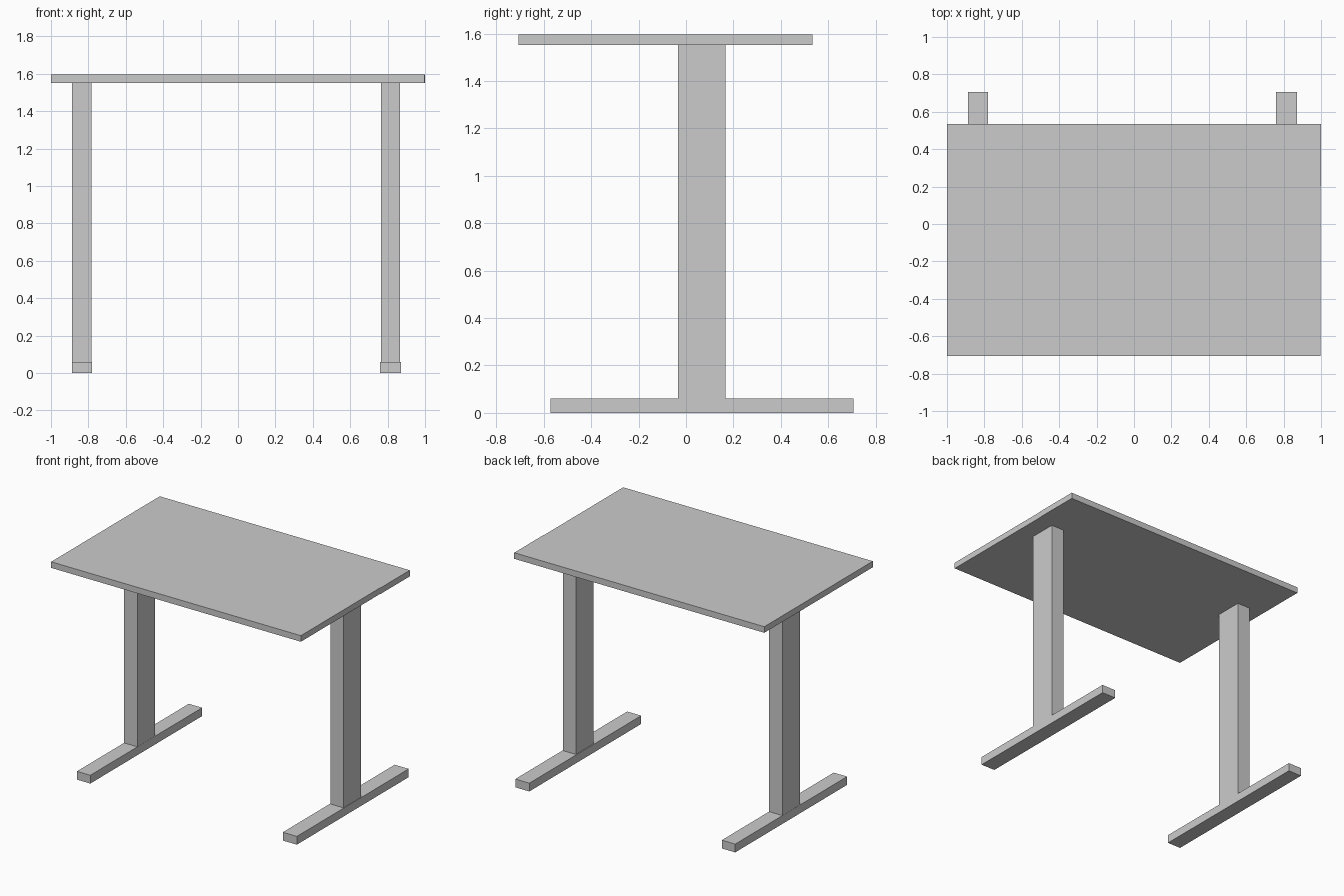
import bpy

if "Cube" in bpy.data.objects:
    bpy.data.objects.remove(bpy.data.objects["Cube"])


def box(name, x, y, z):
    """Add a box spanning the given (min, max) ranges."""
    bpy.ops.mesh.primitive_cube_add(
        size=1, location=[(a + b) / 2 for a, b in (x, y, z)])
    ob = bpy.context.object
    ob.name = name
    ob.scale = [b - a for a, b in (x, y, z)]
    bpy.ops.object.transform_apply(location=False, rotation=False, scale=True)
    return ob


FOOT_TOP, TOP_BOTTOM, TOP = 0.06, 1.552, 1.596

# Tabletop: wide front panel and narrow rear panel meeting at a seam
box("tabletop_front", (-1.0, 0.997), (-0.706, 0.202), (TOP_BOTTOM, TOP))
box("tabletop_rear", (-1.0, 1.0), (0.202, 0.534), (TOP_BOTTOM, TOP))

# T-shaped legs: upright column on a long floor foot
for side, column_x, foot_x in (
        ("left", (-0.887, -0.782), (-0.888, -0.781)),
        ("right", (0.765, 0.867), (0.759, 0.871))):
    box(side + "_column", column_x, (-0.034, 0.166), (FOOT_TOP, TOP_BOTTOM))
    box(side + "_foot", foot_x, (-0.572, 0.706), (0, FOOT_TOP))
